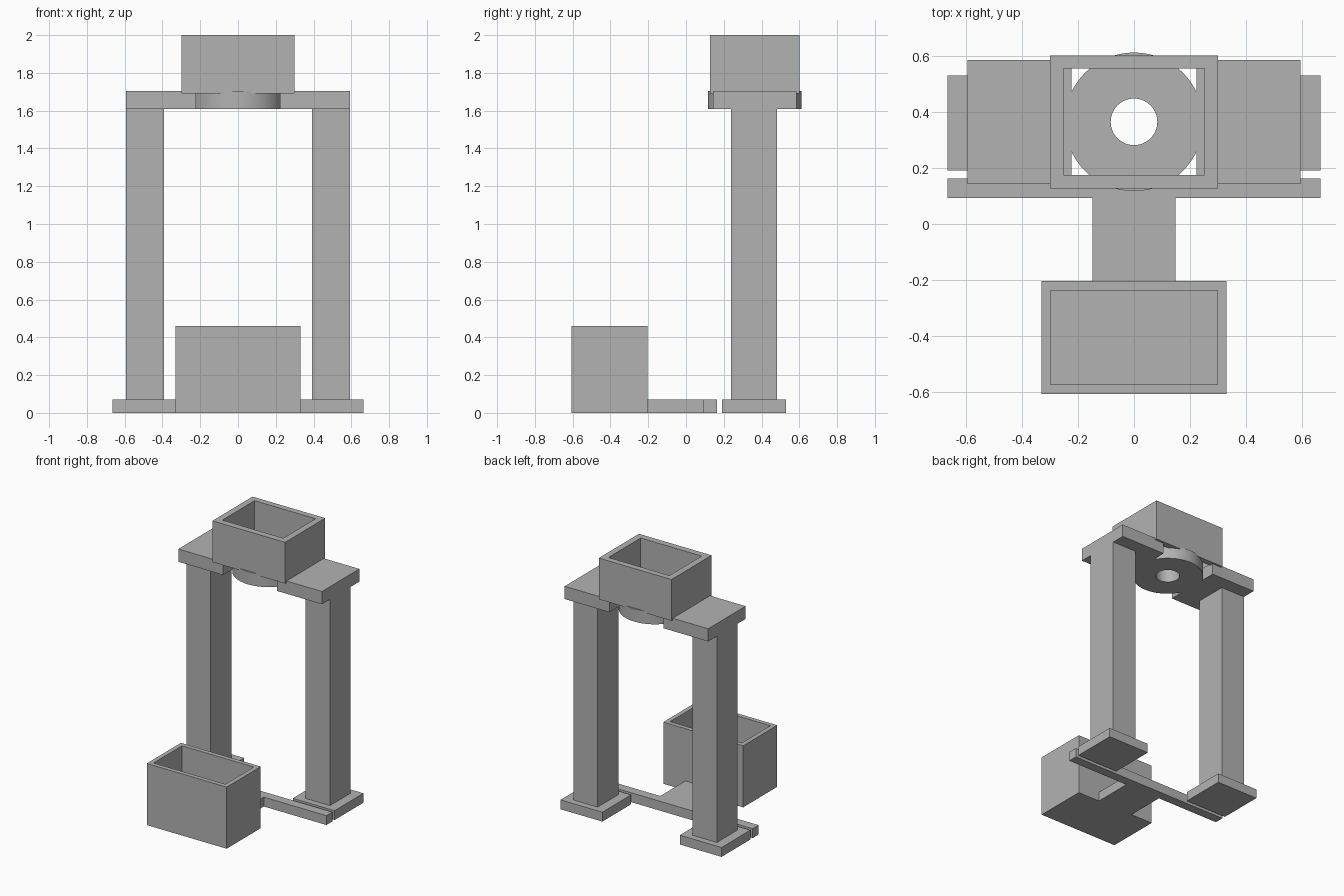
import bpy
import bmesh
from math import cos, sin, pi

default = bpy.data.objects.get("Cube")
if default:
    bpy.data.objects.remove(default, do_unlink=True)

# One plain grey for the whole model
grey = bpy.data.materials.new("plain grey")
grey.use_nodes = True
colour = (0.45, 0.45, 0.45, 1)
grey.diffuse_color = colour
grey.node_tree.nodes["Principled BSDF"].inputs["Base Color"].default_value = colour


def finish(name, bm):
    bmesh.ops.recalc_face_normals(bm, faces=bm.faces)
    mesh = bpy.data.meshes.new(name)
    bm.to_mesh(mesh)
    bm.free()
    mesh.materials.append(grey)
    obj = bpy.data.objects.new(name, mesh)
    bpy.context.collection.objects.link(obj)
    return obj


def block_mesh(x, y, z):
    bm = bmesh.new()
    bmesh.ops.create_cube(bm, size=1)
    for v in bm.verts:
        v.co = [r[0] if c < 0 else r[1] for c, r in zip(v.co, (x, y, z))]
    return bm


def block(name, x, y, z):
    return finish(name, block_mesh(x, y, z))


def ring(name, outer, inner, z):
    """Vertical-walled band between two matching outlines, open through the middle."""
    bm = bmesh.new()
    loops = [[bm.verts.new((px, py, h)) for px, py in outline]
             for outline, h in ((outer, z[0]), (outer, z[1]), (inner, z[1]), (inner, z[0]))]
    n = len(outer)
    for k in range(4):
        a, b = loops[k], loops[(k + 1) % 4]
        for i in range(n):
            j = (i + 1) % n
            bm.faces.new((a[i], a[j], b[j], b[i]))
    return finish(name, bm)


def rectangle(x, y):
    return [(x[0], y[0]), (x[1], y[0]), (x[1], y[1]), (x[0], y[1])]


def circle(radius, cy, n=64):
    return [(radius * cos(2 * pi * i / n), cy + radius * sin(2 * pi * i / n)) for i in range(n)]


# Two posts, each with a foot and a top plate
for side, s in (("left", 1), ("right", -1)):
    def span(a, b):
        return sorted((s * a, s * b))
    block(side + "_foot", span(0.32, 0.665), (0.19, 0.53), (0, 0.07))
    block(side + "_post", span(0.393, 0.593), (0.238, 0.482), (0.07, 1.61))
    block(side + "_top_plate", span(0.223, 0.593), (0.143, 0.585), (1.61, 1.705))

# Round collar with a central hole
collar = ring("collar", circle(0.247, 0.364), circle(0.083, 0.364), (1.61, 1.705))
bpy.ops.object.select_all(action="DESELECT")
collar.select_set(True)
bpy.context.view_layer.objects.active = collar
bpy.ops.object.shade_smooth_by_angle()

# Upper hopper, open at top and bottom
ring("hopper", rectangle((-0.3, 0.3), (0.127, 0.6)),
     rectangle((-0.252, 0.252), (0.175, 0.555)), (1.692, 2.0))

# Lower tray with a sunken floor
bm = block_mesh((-0.33, 0.33), (-0.605, -0.203), (0, 0.46))
top = max(bm.faces, key=lambda f: f.calc_center_median().z)
bmesh.ops.inset_region(bm, faces=[top], thickness=0.047)
well = bmesh.ops.extrude_face_region(bm, geom=[top])
floor_verts = [g for g in well["geom"] if isinstance(g, bmesh.types.BMVert)]
bmesh.ops.translate(bm, verts=floor_verts, vec=(0, 0, -0.41))
if top.is_valid:
    bmesh.ops.delete(bm, geom=[top], context="FACES_ONLY")
finish("tray", bm)

# T-shaped base connector
block("base_stem", (-0.148, 0.148), (-0.203, 0.093), (0, 0.07))
block("base_crossbar", (-0.665, 0.665), (0.093, 0.163), (0, 0.07))
